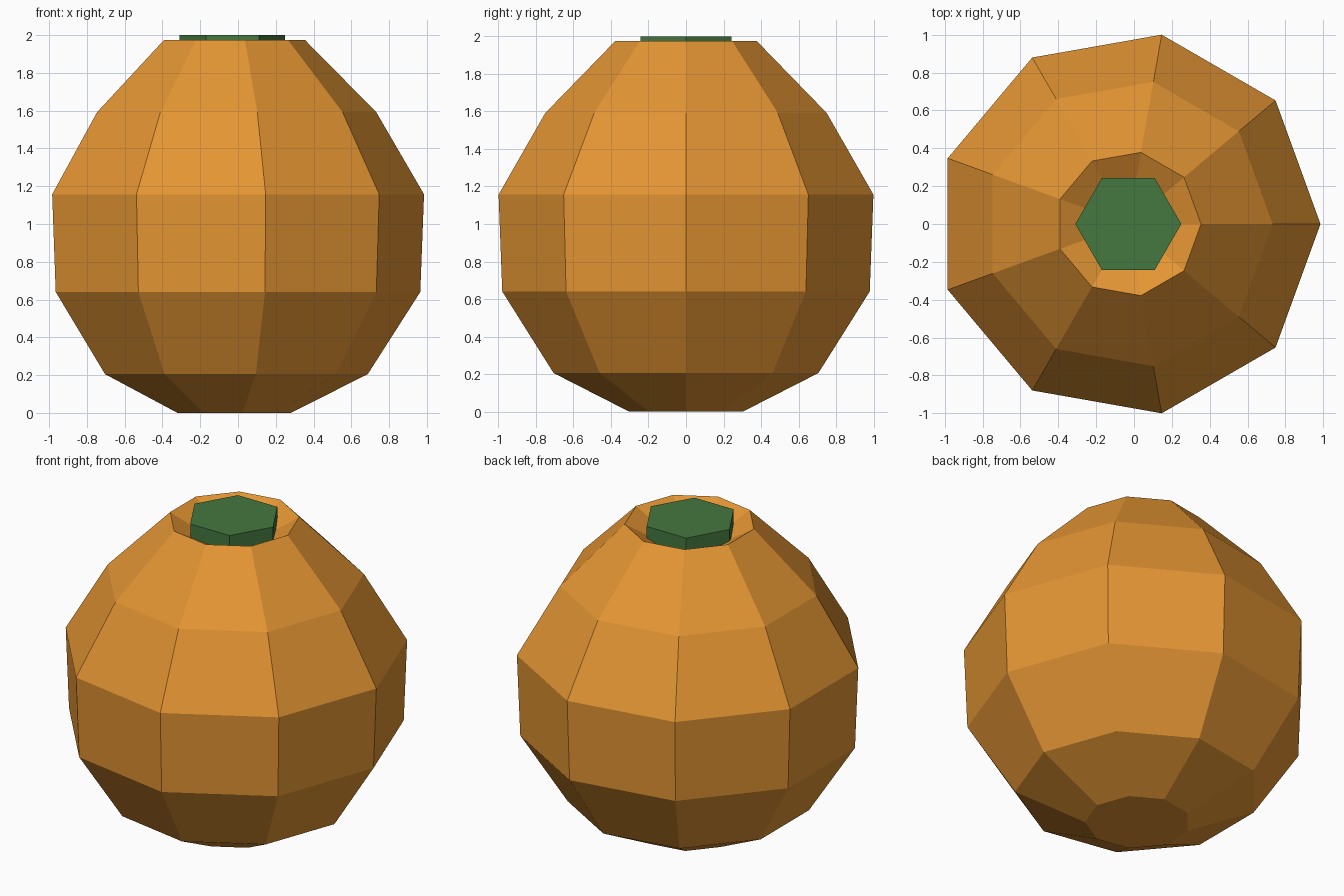
import bpy, bmesh
from math import cos, sin, tau

if "Cube" in bpy.data.objects:
    bpy.data.objects.remove(bpy.data.objects["Cube"])

CX = -0.03  # shared axis, so the nine-sided body is centred by its bounds


def material(name, rgb):
    m = bpy.data.materials.new(name)
    m.diffuse_color = (*rgb, 1)
    m.use_nodes = True
    m.node_tree.nodes["Principled BSDF"].inputs["Base Color"].default_value = m.diffuse_color
    return m


def lathe(name, profile, sides, mat):
    """Flat-faced solid of revolution from (radius, z) pairs, capped at both ends."""
    bm = bmesh.new()
    rings = [[bm.verts.new((CX + r * cos(tau * i / sides), r * sin(tau * i / sides), z))
              for i in range(sides)] for r, z in profile]
    for low, high in zip(rings, rings[1:]):
        for i in range(sides):
            j = (i + 1) % sides
            bm.faces.new((low[i], low[j], high[j], high[i]))
    bm.faces.new(rings[0][::-1])
    bm.faces.new(rings[-1])
    mesh = bpy.data.meshes.new(name)
    bm.to_mesh(mesh)
    bm.free()
    mesh.materials.append(mat)
    obj = bpy.data.objects.new(name, mesh)
    bpy.context.collection.objects.link(obj)
    return obj


orange = material("orange skin", (0.77, 0.30, 0.033))
green = material("stem green", (0.058, 0.185, 0.05))

# Round body, dipping into a shallow funnel around the stem
lathe("pumpkin_body", [(0.309, 0), (0.717, 0.205), (0.995, 0.64), (1.015, 1.157),
                       (0.762, 1.592), (0.384, 1.975), (0.18, 1.86)], 9, orange)

# Short six-sided stem set in the funnel
lathe("stem", [(0.28, 1.85), (0.28, 2.0)], 6, green)
